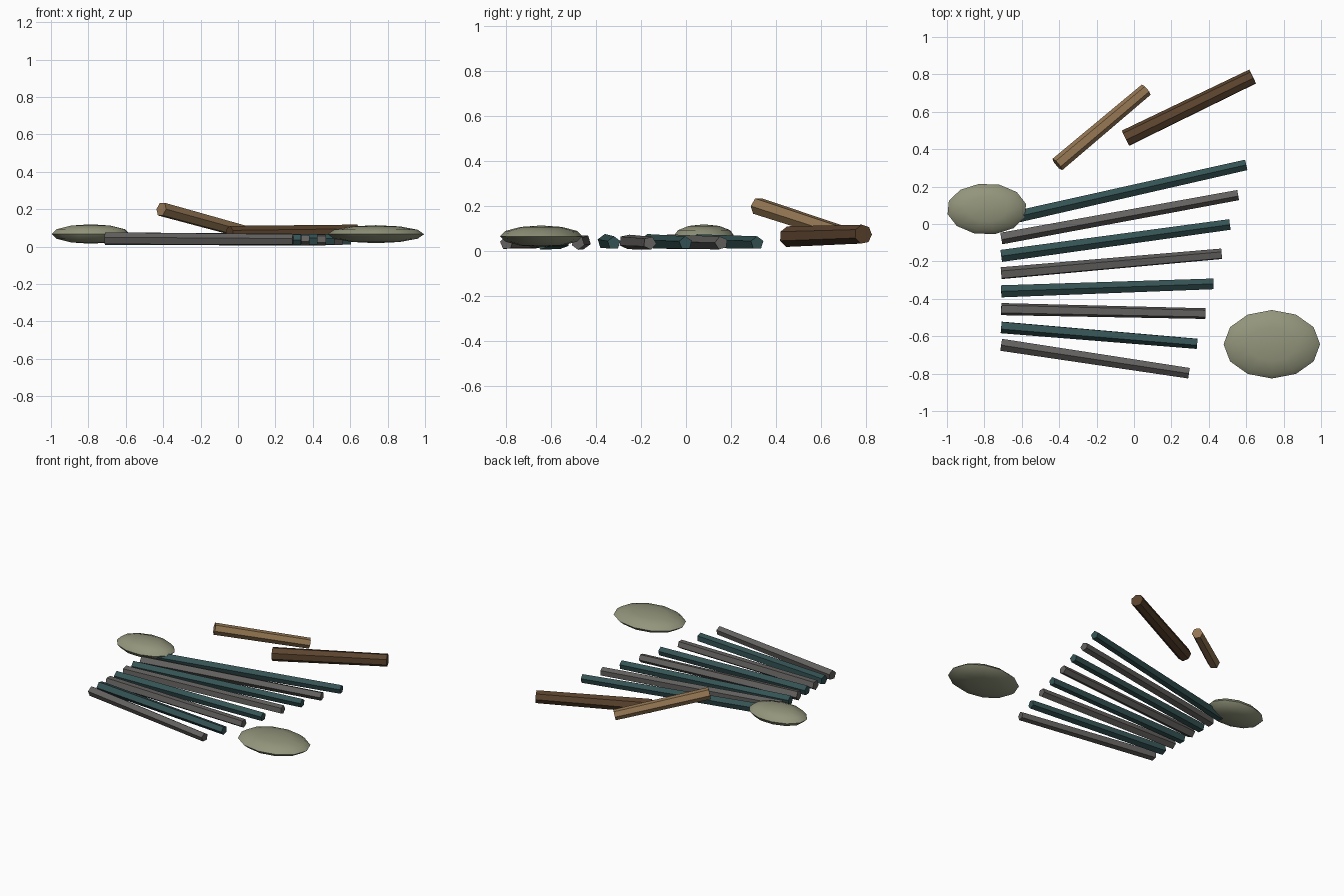
import bpy, bmesh, math
from mathutils import Vector

if "Cube" in bpy.data.objects:
    bpy.data.objects.remove(bpy.data.objects["Cube"])


def material(name, rgb):
    m = bpy.data.materials.new(name)
    m.use_nodes = True
    m.diffuse_color = (*rgb, 1)
    m.node_tree.nodes["Principled BSDF"].inputs["Base Color"].default_value = (*rgb, 1)
    return m


teal = material("dark teal", (0.035, 0.085, 0.088))
grey = material("mid grey", (0.125, 0.12, 0.115))
dark_wood = material("dark wood", (0.105, 0.056, 0.027))
light_wood = material("light wood", (0.30, 0.185, 0.087))
stone = material("pale olive stone", (0.29, 0.30, 0.20))


def add_object(name, bm, mat):
    bmesh.ops.recalc_face_normals(bm, faces=bm.faces)
    mesh = bpy.data.meshes.new(name)
    bm.to_mesh(mesh)
    bm.free()
    mesh.materials.append(mat)
    ob = bpy.data.objects.new(name, mesh)
    bpy.context.collection.objects.link(ob)
    return ob


def bar(name, start, end, r1, r2, sides, roll, mat):
    """Tapered prism; roll leans its top ridge towards the front."""
    a, b = Vector(start), Vector(end)
    d = (b - a).normalized()
    up = (Vector((0, 0, 1)) - d * d.z).normalized()
    side = d.cross(up)
    bm = bmesh.new()
    rings = []
    for p, r in ((a, r1), (b, r2)):
        angles = [math.radians(roll) + math.tau * i / sides for i in range(sides)]
        rings.append([bm.verts.new(p + r * (up * math.cos(t) + side * math.sin(t)))
                      for t in angles])
    for i in range(sides):
        j = (i + 1) % sides
        bm.faces.new((rings[0][i], rings[0][j], rings[1][j], rings[1][i]))
    for ring in rings:
        bm.faces.new(ring)
    return add_object(name, bm, mat)


def pebble(name, centre, radii, turn):
    """Flattened stone with a sharp rim."""
    bm = bmesh.new()
    bmesh.ops.create_uvsphere(bm, u_segments=12, v_segments=6, radius=1)
    for v in bm.verts:
        x, y = v.co.x, v.co.y
        c, s = math.cos(turn), math.sin(turn)
        v.co = Vector(((x * c - y * s) * radii[0], (x * s + y * c) * radii[1],
                       v.co.z * radii[2])) + Vector(centre)
    ob = add_object(name, bm, stone)
    bpy.ops.object.select_all(action='DESELECT')
    ob.select_set(True)
    bpy.context.view_layer.objects.active = ob
    bpy.ops.object.shade_smooth_by_angle(angle=math.radians(40))


# Fan of alternating teal and grey slats
for i, roll in enumerate((0, 15, 3, -24, 0, 36, 20, 5)):
    bar(f"slat_{i + 1}",
        (-0.71, 0.02 - 0.095 * i, 0.042),
        (0.6 - 0.0437 * i, 0.316 - 0.159 * i, 0.036),
        0.034, 0.03, 5, roll, grey if i % 2 else teal)

# Two logs behind the slats
bar("dark_log", (-0.045, 0.457, 0.064), (0.635, 0.787, 0.075),
    0.047, 0.043, 7, 10, dark_wood)
bar("light_log", (-0.41, 0.318, 0.2), (0.065, 0.718, 0.07),
    0.04, 0.036, 6, 30, light_wood)

# Flat stones at both ends
pebble("right_stone", (-0.787, 0.08, 0.067), (0.214, 0.137, 0.052), 0.2)
pebble("left_stone", (0.737, -0.643, 0.066), (0.258, 0.183, 0.048), 0)
